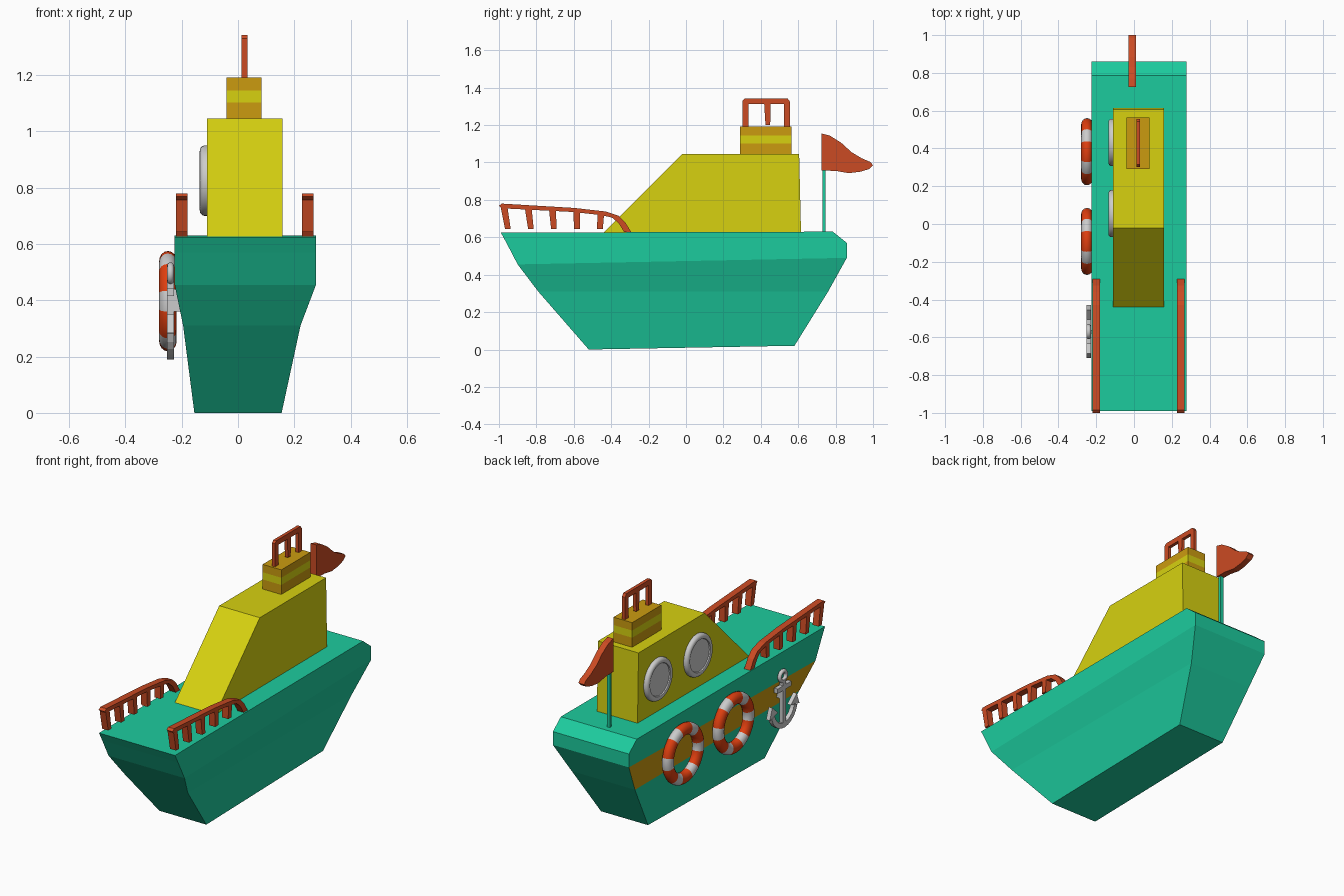
import bpy, bmesh
from math import pi, sin, cos, atan2, radians

if "Cube" in bpy.data.objects:
    bpy.data.objects.remove(bpy.data.objects["Cube"])


def material(name, rgb):
    m = bpy.data.materials.new(name)
    m.diffuse_color = (*rgb, 1)
    m.use_nodes = True
    m.node_tree.nodes["Principled BSDF"].inputs["Base Color"].default_value = m.diffuse_color
    return m


GREEN = material("sea_green", (0.012, 0.6, 0.34))
YELLOW = material("yellow", (0.68, 0.64, 0.005))
ORANGE = material("amber", (0.6, 0.33, 0.005))
RED = material("red", (0.6, 0.07, 0.017))
RING_RED = material("ring_red", (0.75, 0.05, 0.005))
WHITE = material("white", (0.8, 0.8, 0.8))


def finish(bm, name, mats=()):
    bmesh.ops.recalc_face_normals(bm, faces=bm.faces)
    me = bpy.data.meshes.new(name)
    bm.to_mesh(me)
    bm.free()
    for m in mats:
        me.materials.append(m)
    ob = bpy.data.objects.new(name, me)
    bpy.context.collection.objects.link(ob)
    return ob


def add_prism(bm, profile, x0, x1):
    """Extrude a (y, z) outline from x0 to x1."""
    a = [bm.verts.new((x0, y, z)) for y, z in profile]
    b = [bm.verts.new((x1, y, z)) for y, z in profile]
    n = len(profile)
    bm.faces.new(a)
    bm.faces.new(b[::-1])
    for i in range(n):
        j = (i + 1) % n
        bm.faces.new((a[i], a[j], b[j], b[i]))


def prism(name, profiles, x0, x1, mat=None):
    bm = bmesh.new()
    for p in profiles:
        add_prism(bm, p, x0, x1)
    return finish(bm, name, [mat] if mat else [])


def rect(y0, y1, z0, z1):
    return [(y0, z0), (y1, z0), (y1, z1), (y0, z1)]


def smooth(ob):
    bpy.ops.object.select_all(action='DESELECT')
    ob.select_set(True)
    bpy.context.view_layer.objects.active = ob
    bpy.ops.object.shade_smooth_by_angle(angle=radians(40))


def lathe_x(name, section, center, segments, mats=()):
    """Spin a closed (x, radius) section around the x axis."""
    bm = bmesh.new()
    cx, cy, cz = center
    rows = []
    for i in range(segments):
        a = 2 * pi * i / segments
        rows.append([bm.verts.new((cx + x, cy + r * cos(a), cz + r * sin(a))) for x, r in section])
    n = len(section)
    for i in range(segments):
        p, q = rows[i], rows[(i + 1) % segments]
        for k in range(n):
            bm.faces.new((p[k], p[(k + 1) % n], q[(k + 1) % n], q[k]))
    ob = finish(bm, name, mats)
    smooth(ob)
    return ob


def oval(major, rx, rr, n=16):
    return [(rx * cos(2 * pi * k / n), major + rr * sin(2 * pi * k / n)) for k in range(n)]


# Hull: stacked rings (bow y, bow z, stern y, stern z, left x, right x)
rings = [(-0.52, 0.0, 0.58, 0.02, -0.155, 0.155),
         (-0.79, 0.31, 0.76, 0.31, -0.195, 0.222),
         (-0.90, 0.455, 0.86, 0.49, -0.225, 0.277),
         (-0.96, 0.57, 0.86, 0.57, -0.225, 0.277),
         (-0.99, 0.625, 0.785, 0.63, -0.225, 0.277)]
bm = bmesh.new()
rows = [[bm.verts.new(c) for c in ((xl, yf, zf), (xr, yf, zf), (xr, yb, zb), (xl, yb, zb))]
        for yf, zf, yb, zb, xl, xr in rings]
bm.faces.new(rows[0][::-1])
bm.faces.new(rows[-1])
for level, (lo, hi) in enumerate(zip(rows, rows[1:])):
    for i in range(4):
        j = (i + 1) % 4
        f = bm.faces.new((lo[i], lo[j], hi[j], hi[i]))
        if level == 1 and i == 3:  # stripe on the left side
            f.material_index = 1
finish(bm, "hull", [GREEN, ORANGE])

# Cabin with sloping front
prism("cabin", [[(-0.44, 0.625), (-0.02, 1.045), (0.605, 1.045), (0.615, 0.625)]], -0.11, 0.158, YELLOW)

# Funnel in three bands
for name, z0, z1, mat in (("funnel_base", 1.045, 1.102, ORANGE),
                          ("funnel_stripe", 1.102, 1.145, YELLOW),
                          ("funnel_top", 1.145, 1.192, ORANGE)):
    prism(name, [rect(0.29, 0.565, z0, z1)], -0.04, 0.083, mat)

# Frame on top of the funnel
frame = [(0.303, 1.19), (0.303, 1.33), (0.315, 1.343), (0.543, 1.343), (0.556, 1.325), (0.556, 1.19),
         (0.525, 1.19), (0.525, 1.312), (0.335, 1.312), (0.335, 1.19)]
post = [(0.425, 1.2), (0.45, 1.2), (0.453, 1.315), (0.418, 1.315)]
prism("funnel_frame", [frame, post], 0.013, 0.033, RED)

# Bow rails
bar = [(-1.0, 0.768), (-0.985, 0.78), (-0.6, 0.757), (-0.43, 0.738), (-0.36, 0.715), (-0.325, 0.68),
       (-0.292, 0.627), (-0.33, 0.627), (-0.36, 0.675), (-0.395, 0.705), (-0.45, 0.718),
       (-0.6, 0.735), (-0.985, 0.755)]
posts = []
for i, top in enumerate((0.757, 0.752, 0.745, 0.738, 0.722)):
    y = -0.962 + 0.126 * i
    lean = 0.01 - 0.003 * i
    posts.append([(y - 0.015 + lean, 0.643), (y + 0.015 + lean, 0.643),
                  (y + 0.018 - lean, top), (y - 0.018 - lean, top)])
for side, x in (("left", -0.2), ("right", 0.248)):
    prism(side + "_bow_rail", [bar] + posts, x - 0.02, x + 0.02, RED)

# Flag and its pole
prism("flag_pole", [rect(0.73, 0.747, 0.62, 0.97)], -0.02, 0.0, GREEN)
prism("flag", [[(0.725, 0.957), (0.725, 1.155), (0.77, 1.143), (0.83, 1.105), (0.885, 1.055), (0.94, 1.022),
                (0.985, 1.003), (1.0, 0.985), (0.98, 0.965), (0.93, 0.95), (0.87, 0.943), (0.8, 0.955)]],
      -0.028, 0.01, RED)

# Portholes: rounded rim around a slightly recessed disc
for i, y in enumerate((0.055, 0.432)):
    section = [(0.01, 0.125), (-0.01, 0.125), (-0.018, 0.122), (-0.024, 0.115), (-0.026, 0.105),
               (-0.023, 0.096), (-0.014, 0.092), (0.01, 0.092)]
    lathe_x(f"porthole_rim_{i + 1}", section, (-0.11, y, 0.825), 48)
    bpy.ops.mesh.primitive_cylinder_add(vertices=48, radius=0.095, depth=0.03,
                                        location=(-0.112, y, 0.825), rotation=(0, pi / 2, 0))
    disc = bpy.context.object
    disc.name = f"porthole_glass_{i + 1}"
    smooth(disc)

# Life rings with six white bands
for i, y in enumerate((-0.092, 0.383)):
    ring = lathe_x(f"life_ring_{i + 1}", oval(0.143, 0.031, 0.035), (-0.249, y, 0.397), 60, [RING_RED, WHITE])
    for p in ring.data.polygons:
        a = atan2(p.center.z - 0.397, p.center.y - y)
        p.material_index = int(cos(6 * a) > 0.31)

# Anchor: curved arms, flukes, shank, stock and ring
AY, AZ, R = -0.57, 0.315, 0.11
angles = [radians(195 + 15 * k) for k in range(11)]
arms = [(AY + (R + 0.015) * cos(a), AZ + (R + 0.015) * sin(a)) for a in angles]
arms += [(AY + (R - 0.015) * cos(a), AZ + (R - 0.015) * sin(a)) for a in reversed(angles)]
parts = [arms, rect(AY - 0.014, AY + 0.014, 0.2, 0.475), rect(AY - 0.065, AY + 0.065, 0.415, 0.443),
         [(AY - 0.025, 0.208), (AY, 0.19), (AY + 0.025, 0.208)]]
for s in (-1, 1):
    parts.append([(AY + s * 0.14, 0.283), (AY + s * 0.115, 0.35), (AY + s * 0.06, 0.3)])
prism("anchor", parts, -0.252, -0.228)
lathe_x("anchor_ring", oval(0.029, 0.012, 0.011, 10), (-0.24, AY, 0.495), 24)
# Small mounts holding the anchor against the hull
prism("anchor_mount", [rect(AY - 0.01, AY + 0.01, 0.36, 0.44)], -0.235, -0.205)
